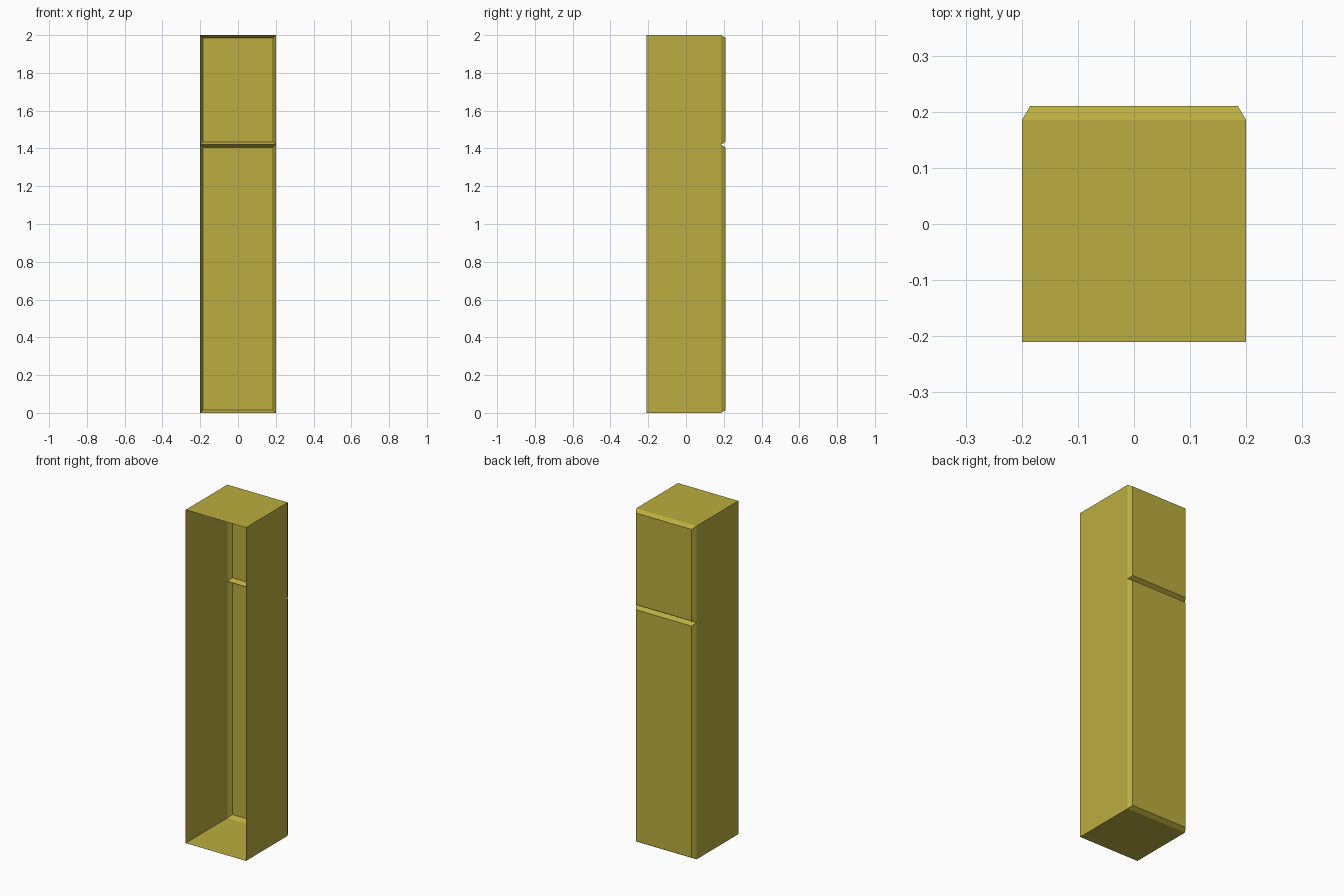
import bpy, bmesh
from mathutils import Vector

if "Cube" in bpy.data.objects:
    bpy.data.objects.remove(bpy.data.objects["Cube"])

W, Y0, Y1, Y2 = 0.20, -0.21, 0.185, 0.21   # half width, open front, door seam, door face
H, SPLIT, CH = 2.0, 1.42, 0.015            # height, door split, door chamfer

mat = bpy.data.materials.new("olive_paint")
mat.diffuse_color = (0.50, 0.42, 0.05, 1)
mat.use_nodes = True
mat.node_tree.nodes["Principled BSDF"].inputs["Base Color"].default_value = mat.diffuse_color


def sheet_box(name, y0, y1, z0, z1, keep_back, chamfer=0.0):
    """Thin-sheet box, open at the front, optionally closed and tapered at the back."""
    bm = bmesh.new()
    bmesh.ops.create_cube(bm, size=1)
    for v in bm.verts:
        c = chamfer if v.co.y > 0 else 0
        sx, sz = (1 if v.co.x > 0 else -1), (1 if v.co.z > 0 else -1)
        v.co = Vector((sx * (W - c), y1 if v.co.y > 0 else y0,
                       (z1 if sz > 0 else z0) - sz * c))
    ends = [f for f in bm.faces
            if all(abs(v.co.y - y0) < 1e-5 for v in f.verts)
            or (not keep_back and all(abs(v.co.y - y1) < 1e-5 for v in f.verts))]
    bmesh.ops.delete(bm, geom=ends, context='FACES')
    me = bpy.data.meshes.new(name)
    bm.to_mesh(me)
    bm.free()
    me.materials.append(mat)
    ob = bpy.data.objects.new(name, me)
    bpy.context.collection.objects.link(ob)
    return ob


# Cabinet body: top, bottom and two sides
sheet_box("cabinet_body", Y0, Y1, 0, H, False)

# Two hollow chamfered doors, meeting in a V groove
for name, z0, z1 in (("lower_door", 0, SPLIT), ("upper_door", SPLIT, H)):
    sheet_box(name, Y1, Y2, z0, z1, True, CH)
